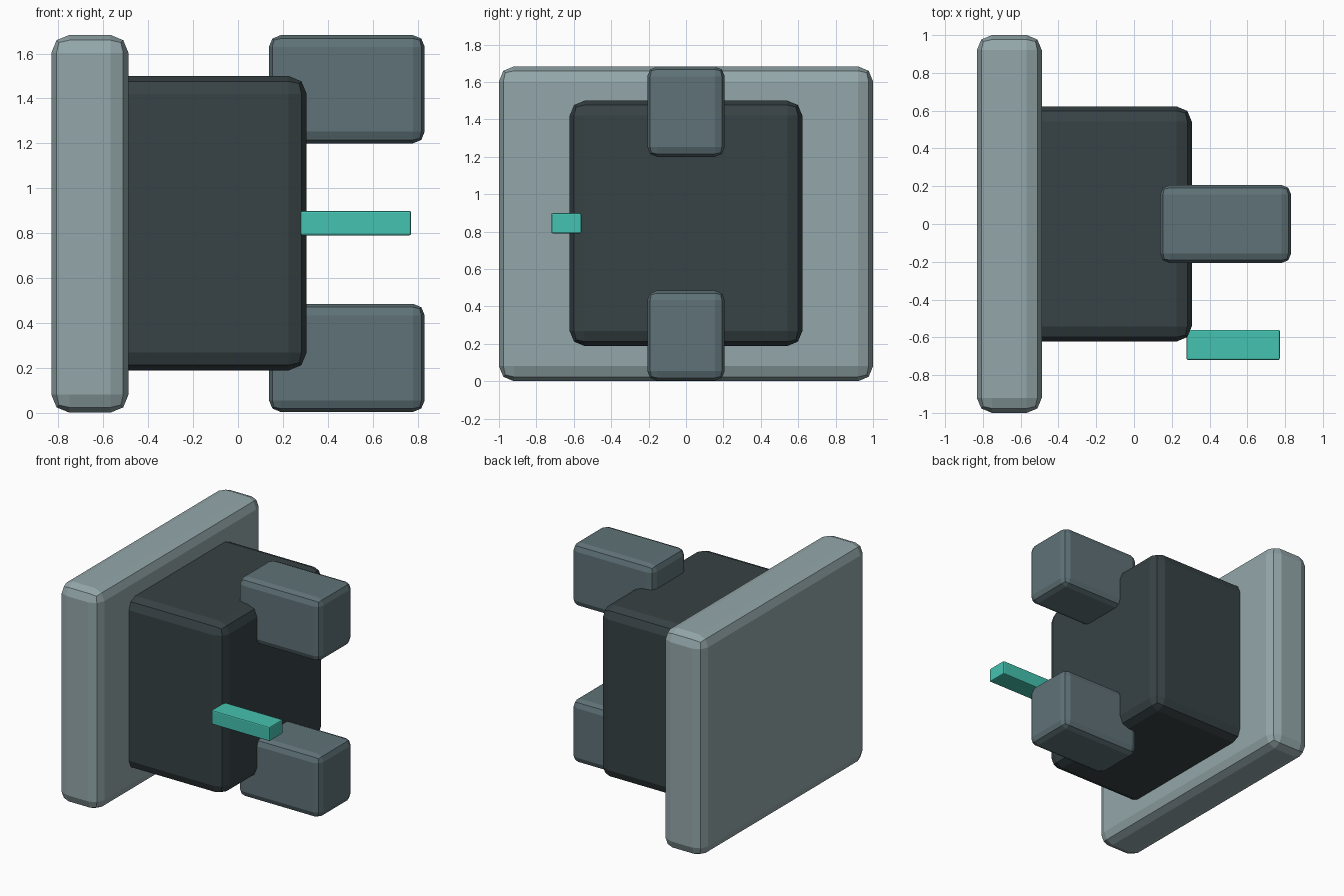
import bpy

if "Cube" in bpy.data.objects:
    bpy.data.objects.remove(bpy.data.objects["Cube"])


def material(name, rgb):
    mat = bpy.data.materials.new(name)
    mat.diffuse_color = (*rgb, 1)
    mat.use_nodes = True
    mat.node_tree.nodes["Principled BSDF"].inputs["Base Color"].default_value = mat.diffuse_color
    return mat


def block(name, lo, hi, bevel, segments, mat):
    """Bevelled box spanning two opposite corners."""
    centre = [(a + b) / 2 for a, b in zip(lo, hi)]
    bpy.ops.mesh.primitive_cube_add(size=1, location=centre)
    obj = bpy.context.object
    obj.name = name
    obj.scale = [b - a for a, b in zip(lo, hi)]
    bpy.ops.object.transform_apply(location=False, rotation=False, scale=True)
    mod = obj.modifiers.new("Bevel", 'BEVEL')
    mod.width = bevel
    mod.segments = segments
    obj.data.materials.append(mat)
    return obj


pale = material("pale_grey_blue", (0.296, 0.387, 0.402))
dark = material("dark_slate", (0.038, 0.054, 0.058))
slate = material("slate", (0.114, 0.168, 0.184))
teal = material("teal", (0.06, 0.54, 0.434))

# Large back plate and the body mounted on it
block("back_plate", (-0.832, -1, 0), (-0.488, 1, 1.683), 0.08, 2, pale)
block("body", (-0.60, -0.622, 0.188), (0.306, 0.622, 1.50), 0.08, 2, dark)

# Upper and lower prongs
for name, z in (("lower_prong", 0.003), ("upper_prong", 1.20)):
    block(name, (0.138, -0.207, z), (0.832, 0.207, z + 0.482), 0.052, 2, slate)

# Small coloured pin on the front corner
block("indicator_pin", (0.278, -0.72, 0.79), (0.772, -0.56, 0.898), 0.008, 2, teal)
